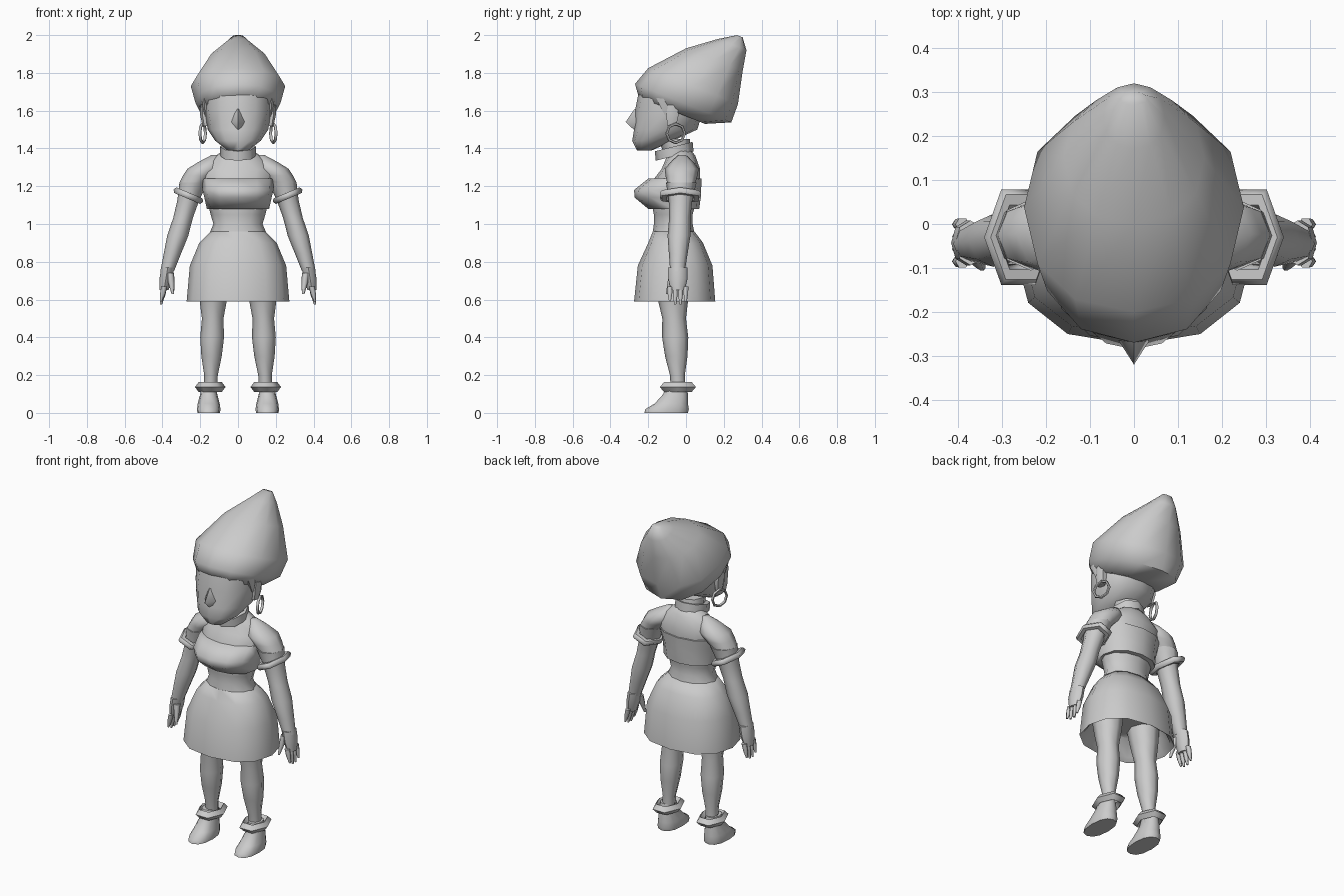
import bpy, bmesh, math
from mathutils import Vector

cube = bpy.data.objects.get("Cube")
if cube:
    bpy.data.objects.remove(cube, do_unlink=True)

SHADE = (0.6, 0.6, 0.6, 1)
grey = bpy.data.materials.new("plain_grey")
grey.use_nodes = True
grey.diffuse_color = SHADE
grey.node_tree.nodes["Principled BSDF"].inputs["Base Color"].default_value = SHADE


def finish(part, crease=60):
    part.data.materials.append(grey)
    bpy.ops.object.select_all(action='DESELECT')
    part.select_set(True)
    bpy.context.view_layer.objects.active = part
    bpy.ops.object.shade_smooth_by_angle(angle=math.radians(crease))


def superpower(value, exponent):
    return math.copysign(abs(value) ** exponent, value) if abs(value) > 1e-6 else 0


def loft(name, rings, sides=12, boxy=1, slope=0, offset=0):
    """Skin through rings (height, front, back, half width); slope tilts each ring."""
    bm = bmesh.new()
    loops = []
    for height, front, back, width in rings:
        middle = Vector((offset, (front + back) / 2, height))
        reach = Vector((0, 1, slope)) * (back - front) / 2
        across = Vector((width, 0, 0))
        loop = []
        for step in range(sides):
            angle = math.tau * step / sides
            point = (middle + across * superpower(math.cos(angle), boxy)
                     + reach * superpower(math.sin(angle), boxy))
            loop.append(bm.verts.new(point))
        loops.append(loop)
    for lower, upper in zip(loops, loops[1:]):
        for step in range(sides):
            following = (step + 1) % sides
            bm.faces.new((lower[step], lower[following], upper[following], upper[step]))
    bm.faces.new(loops[0])
    bm.faces.new(loops[-1])
    bmesh.ops.recalc_face_normals(bm, faces=bm.faces)
    mesh = bpy.data.meshes.new(name)
    bm.to_mesh(mesh)
    bm.free()
    part = bpy.data.objects.new(name, mesh)
    bpy.context.collection.objects.link(part)
    finish(part)
    return part


def limb(name, side, start, end, radii, depth=1, sides=8):
    """Straight limb from start to end, with a radius at evenly spaced stations."""
    rings = []
    for station, radius in enumerate(radii):
        centre = Vector(start).lerp(Vector(end), station / (len(radii) - 1))
        rings.append((centre.z, -radius * depth, radius * depth, radius))
    part = loft(name, rings, sides=sides)
    # Slide every ring sideways onto the limb's line
    for vertex in part.data.vertices:
        along = (vertex.co.z - start[2]) / (end[2] - start[2])
        centre = Vector(start).lerp(Vector(end), along)
        vertex.co.x += side * centre.x
        vertex.co.y += centre.y


def band(name, location, rotation, scale, thickness, segments=6, minor=6):
    bpy.ops.mesh.primitive_torus_add(location=location, rotation=rotation,
                                     major_radius=1, minor_radius=thickness,
                                     major_segments=segments, minor_segments=minor)
    part = bpy.context.object
    part.name = name
    part.scale = scale
    finish(part)


# Head, nose and wrapped headdress
loft("head", [(1.39, -.26, -.18, .055), (1.44, -.285, -.07, .12), (1.5, -.275, .06, .16),
              (1.6, -.27, .09, .177), (1.7, -.25, .08, .18)], boxy=.92)
loft("nose", [(1.61, -.272, -.21, .025), (1.54, -.32, -.21, .035),
              (1.5, -.277, -.21, .03)], sides=4)
loft("headdress", [(1.6, -.25, .1, .18), (1.64, -.27, .24, .225), (1.73, -.2, .275, .25),
                   (1.87, 0, .3, .16), (1.95, .17, .32, .07), (1.994, .27, .3, .03)],
     boxy=.9, slope=-.4)

# Neck and collar
loft("neck", [(1.45, -.15, .02, .075), (1.34, -.1, .03, .08)], sides=8)
loft("collar", [(1.41, -.165, .035, .095), (1.36, -.16, .04, .095)], sides=8, slope=.25)

# Torso and bandeau top
loft("torso", [(1.4, -.08, .02, .06), (1.36, -.1, .05, .12), (1.29, -.13, .075, .2),
               (1.2, -.2, .075, .18), (1.05, -.17, .035, .145), (1, -.17, .035, .13),
               (.93, -.18, .05, .16)])
loft("bandeau_top", [(1.24, -.2, .083, .19), (1.18, -.275, .08, .188),
                     (1.14, -.272, .078, .178), (1.08, -.2, .07, .165)], boxy=.9)

# Skirt, turned inward under the hem
loft("skirt", [(.96, -.176, .045, .145), (.9, -.2, .09, .205), (.78, -.255, .14, .255),
               (.59, -.275, .155, .272), (.61, -.25, .13, .25), (.7, -.2, .1, .2)], boxy=.85)

for label, side in (("left", 1), ("right", -1)):
    # Ear, lock of hair and hoop earring
    limb(label + "_ear", side, (.18, -.07, 1.63), (.17, -.075, 1.52),
         (.02, .025, .018), depth=1.5, sides=6)
    limb(label + "_hair_lock", side, (.165, -.12, 1.67), (.17, -.1, 1.57),
         (.03, .02, .006), depth=1.5, sides=6)
    band(label + "_earring", (side * .187, -.055, 1.48), (0, math.pi / 2, side * .3),
         (.05, .05, .05), .16, segments=8)

    # Rounded shoulder, arm and tilted band
    limb(label + "_shoulder", side, (.12, -.02, 1.365), (.235, -.025, 1.22),
         (.02, .06, .09, .085, .075))
    limb(label + "_arm", side, (.235, -.025, 1.22), (.375, -.045, .75),
         (.075, .058, .052, .056, .046, .036), depth=1.08)
    band(label + "_armband", (side * .263, -.03, 1.15), (0, -side * .4, 0),
         (.066, .098, .066), .28)

    # Hand with thumb and fingers
    limb(label + "_palm", side, (.372, -.043, .77), (.392, -.043, .65),
         (.034, .034, .024), depth=1.5)
    limb(label + "_thumb", side, (.36, -.07, .74), (.345, -.1, .63), (.022, .016, .007), sides=6)
    for finger in range(4):
        reach = -.085 + finger * .028
        tip = .575 if finger in (1, 2) else .59
        limb(f"{label}_finger_{finger + 1}", side, (.39, reach, .67), (.408, reach, tip),
             (.016, .014, .006), sides=6)

    # Leg, pointed ankle band and foot
    limb(label + "_leg", side, (.125, -.08, .8), (.146, -.04, .1),
         (.09, .085, .073, .057, .063, .054, .036, .035), depth=1.1)
    band(label + "_anklet", (side * .147, -.043, .137), (0, 0, 0),
         (.062, .085, .085), .3, minor=4)
    loft(label + "_foot", [(.16, -.1, 0, .036), (.1, -.12, .01, .045), (.05, -.165, .01, .058),
                           (.02, -.215, .015, .062), (0, -.22, .01, .06)],
         boxy=.85, offset=side * .155)
